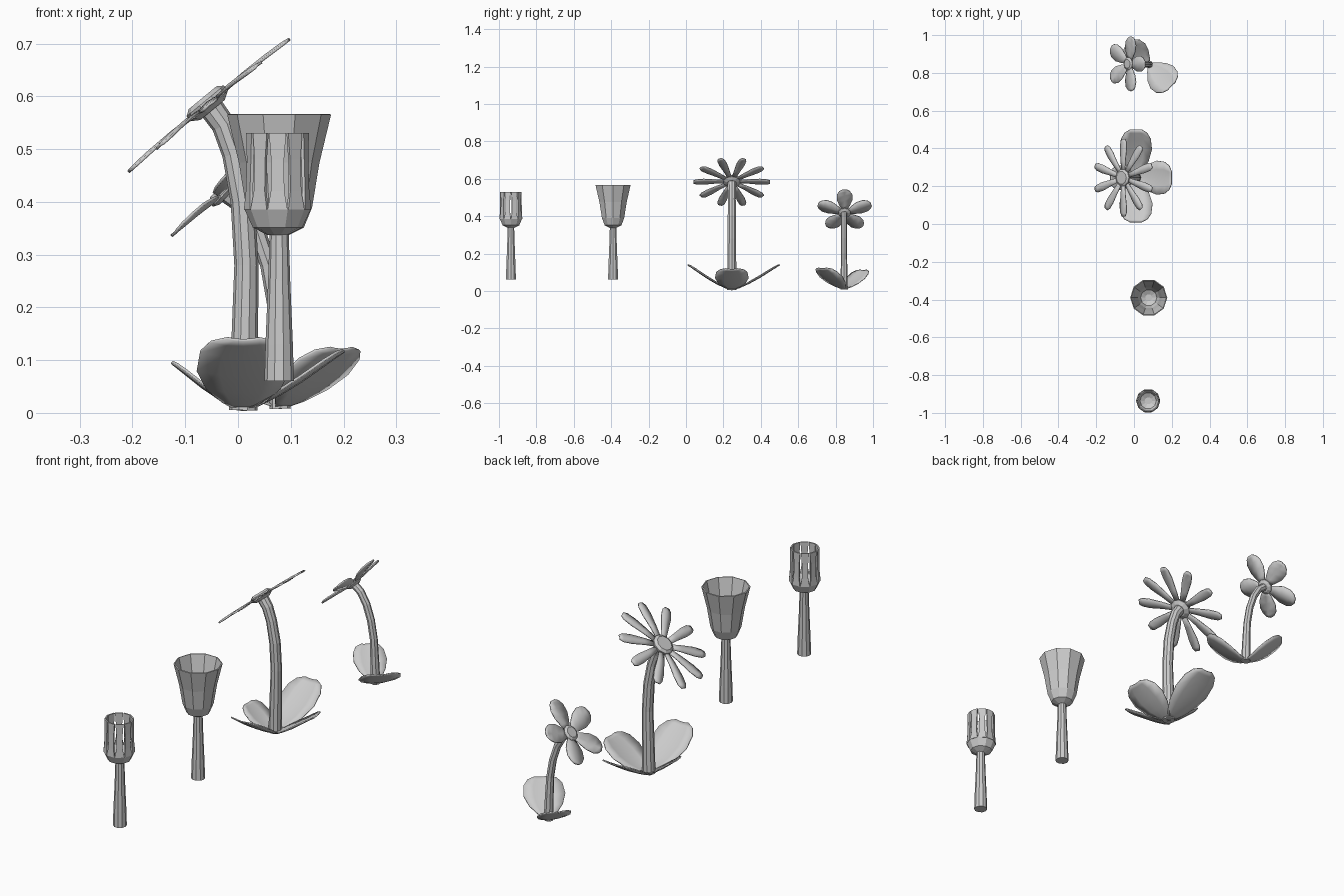
import bpy, bmesh
from math import sin, cos, pi, radians
from mathutils import Vector, Matrix

if "Cube" in bpy.data.objects:
    bpy.data.objects.remove(bpy.data.objects["Cube"])


def finish(name, bm, thick=0, smooth=False):
    bmesh.ops.recalc_face_normals(bm, faces=bm.faces)
    me = bpy.data.meshes.new(name)
    bm.to_mesh(me)
    bm.free()
    ob = bpy.data.objects.new(name, me)
    bpy.context.collection.objects.link(ob)
    if thick:
        mod = ob.modifiers.new("thickness", 'SOLIDIFY')
        mod.thickness, mod.offset = thick, 0
    if smooth:
        bpy.ops.object.select_all(action='DESELECT')
        ob.select_set(True)
        bpy.context.view_layer.objects.active = ob
        bpy.ops.object.shade_smooth_by_angle(angle=radians(35))
    return ob


def skin(bm, rows, closed):
    """Bridge consecutive rows of vertices with quads."""
    for a, b in zip(rows, rows[1:]):
        n = len(a)
        for i in range(n if closed else n - 1):
            j = (i + 1) % n
            bm.faces.new((a[i], a[j], b[j], b[i]))


def stem(name, path, y, sides):
    """Capped tube through (x, z, radius) points, bending in the xz plane."""
    bm = bmesh.new()
    pts = [Vector((p[0], y, p[1])) for p in path]
    side = Vector((0, 1, 0))
    rows = []
    for i, p in enumerate(pts):
        t = (pts[min(i + 1, len(pts) - 1)] - pts[max(i - 1, 0)]).normalized()
        across = side.cross(t)
        r = path[i][2]
        rows.append([bm.verts.new(p + across * r * cos(2 * pi * k / sides)
                                  + side * r * sin(2 * pi * k / sides)) for k in range(sides)])
    skin(bm, rows, True)
    bm.faces.new(rows[0])
    bm.faces.new(rows[-1])
    return finish(name, bm)


def cup(name, profile, x, y, sides, thick):
    """Open lathed cup from (radius, z) points."""
    bm = bmesh.new()
    rows = [[bm.verts.new((x + r * cos(2 * pi * k / sides), y + r * sin(2 * pi * k / sides), z))
             for k in range(sides)] for r, z in profile]
    skin(bm, rows, True)
    bm.faces.new(rows[0])
    return finish(name, bm, thick)


def blade(bm, mat, stations, cupping, across=4):
    """Leaf or petal along local x; stations are (distance, height, half width)."""
    rows = []
    for d, h, w in stations:
        row = []
        for i in range(across + 1):
            s = 2 * i / across - 1
            row.append(bm.verts.new(mat @ Vector((d, s * w, h + cupping * s * s * w))))
        rows.append(row)
    skin(bm, rows, False)


def leaf(name, base, angle, length, height, half_width):
    bm = bmesh.new()
    mat = Matrix.Translation(base) @ Matrix.Rotation(radians(angle), 4, 'Z')
    shape = [(0, 0, .15), (.15, .08, .45), (.35, .25, .8), (.58, .49, 1),
             (.8, .76, .93), (.93, .92, .7), (1, 1, .35)]
    blade(bm, mat, [(d * length, h * height, w * half_width) for d, h, w in shape], .12)
    return finish(name, bm, .005, True)


def head_frame(centre, tilt):
    return Matrix.Translation(centre) @ Matrix.Rotation(-radians(tilt), 4, 'Y')


def petals(name, frame, count, stations, cupping):
    bm = bmesh.new()
    for k in range(count):
        blade(bm, frame @ Matrix.Rotation(2 * pi * (k + .5 * (count % 4 == 2)) / count
                                          + (pi / 2 - pi / count if count % 4 == 2 else 0), 4, 'Z'),
              stations, cupping, 2)
    return finish(name, bm, .005, True)


def disc(name, frame, rings, sides):
    """Flower centre from (radius, height) rings."""
    bm = bmesh.new()
    rows = [[bm.verts.new(frame @ Vector((r * cos(2 * pi * k / sides), r * sin(2 * pi * k / sides), z)))
             for k in range(sides)] for r, z in rings]
    skin(bm, rows, True)
    bm.faces.new(rows[0])
    bm.faces.new(rows[-1])
    return finish(name, bm)


# Slit tulip-like bud
X, Y1, Y2 = .075, -.936, -.39
straight = [(X + .003, .06, .028), (X + .003, .13, .026), (X + .003, .25, .021), (X + .003, .345, .018)]
stem("bud_stem", straight, Y1, 10)
cup("bud_base", [(.019, .34), (.045, .353), (.061, .388)], X, Y1, 10, .005)
bm = bmesh.new()
for k in range(10):
    rows = []
    for r, z, f in [(.061, .385, 1), (.059, .42, .7), (.057, .48, .7), (.057, .53, .92)]:
        mid = 2 * pi * (k + .5) / 10
        half = r * sin(pi / 10) * f
        c = Vector((cos(mid), sin(mid), 0)) * r * cos(pi / 10)
        t = Vector((-sin(mid), cos(mid), 0)) * half
        o = Vector((X, Y1, z))
        rows.append([bm.verts.new(o + c - t), bm.verts.new(o + c + t)])
    skin(bm, rows, False)
finish("bud_petals", bm, .006)

# Bell flower
stem("bell_stem", straight, Y2, 10)
cup("bell_cup", [(.019, .34), (.045, .353), (.06, .39), (.074, .475), (.096, .566)], X + .003, Y2, 10, .005)

# Daisy with ten narrow petals
YD = .245
stem("daisy_stem", [(.01, .005, .027), (.013, .15, .025), (.016, .28, .023), (.009, .4, .023),
                    (-.008, .49, .022), (-.027, .545, .023), (-.052, .58, .024)], YD, 10)
f = head_frame((-.057, YD, .585), 39.5)
disc("daisy_centre", f, [(.03, -.014), (.046, -.004), (.046, .008), (.034, .016)], 10)
petals("daisy_petals", f, 10, [(.03, 0, .011), (.09, .003, .016), (.15, .002, .022),
                               (.188, 0, .02), (.205, -.002, .011)], -.15)
base = Vector((.01, YD, .006))
for name, a, l, h, w in [("front", -90, .235, .132, .088), ("back", 90, .255, .132, .085),
                         ("right", 0, .19, .11, .09), ("left", 180, .135, .088, .065)]:
    leaf("daisy_leaf_" + name, base, a, l, h, w)

# Five-petal flower
YF = .845
stem("blossom_stem", [(.08, .008, .02), (.077, .1, .018), (.072, .2, .016), (.058, .28, .016),
                      (.036, .345, .016), (.008, .392, .016), (-.025, .417, .017)], YF, 8)
f = head_frame((-.027, YF + .003, .418), 48)
disc("blossom_centre", f, [(.022, -.01), (.034, -.003), (.034, .006), (.024, .013)], 10)
petals("blossom_petals", f, 5, [(.022, 0, .014), (.045, .004, .027), (.08, .009, .041),
                                (.115, .013, .041), (.138, .016, .028), (.149, .017, .012)], .1)
base = Vector((.08, YF, .01))
leaf("blossom_leaf_front", base, -45, .165, .11, .085)
leaf("blossom_leaf_back", base, 138, .155, .1, .068)
